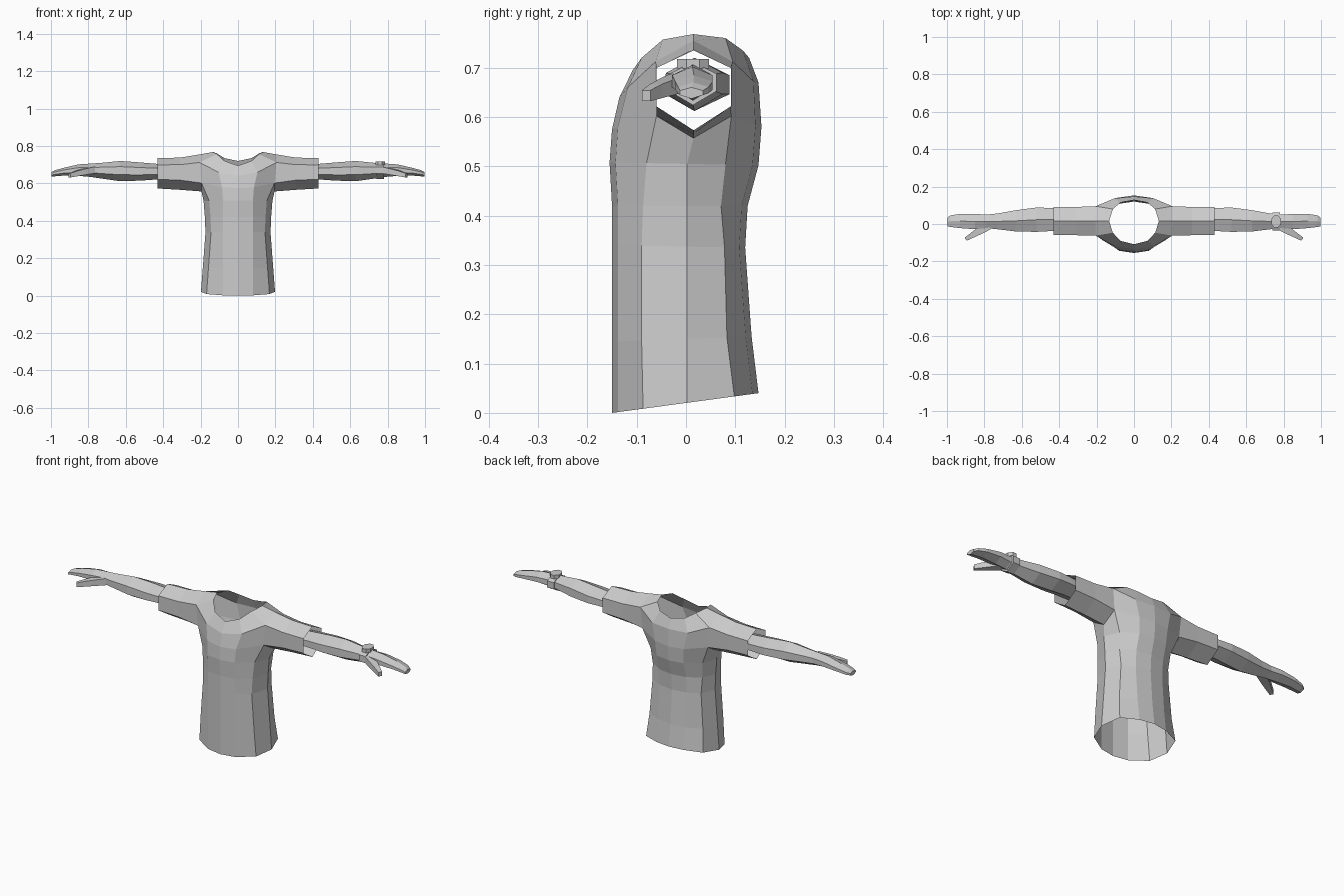
import bpy, bmesh, math
from mathutils import Vector

cube = bpy.data.objects.get("Cube")
if cube:
    bpy.data.objects.remove(cube, do_unlink=True)

grey = bpy.data.materials.new("light_grey")
grey.use_nodes = True
grey.diffuse_color = (0.6, 0.6, 0.6, 1)
grey.node_tree.nodes["Principled BSDF"].inputs["Base Color"].default_value = (0.6, 0.6, 0.6, 1)
grey.node_tree.nodes["Principled BSDF"].inputs["Roughness"].default_value = 0.8


def finish(bm, name, mirror=True):
    """Turn a bmesh into a flat-shaded object, mirrored over x if asked."""
    bmesh.ops.recalc_face_normals(bm, faces=bm.faces)
    mesh = bpy.data.meshes.new(name)
    bm.to_mesh(mesh)
    bm.free()
    mesh.materials.append(grey)
    obj = bpy.data.objects.new(name, mesh)
    bpy.context.collection.objects.link(obj)
    if mirror:
        mod = obj.modifiers.new("mirror", 'MIRROR')
        mod.use_axis = (True, False, False)
        mod.merge_threshold = 0.0005
    return obj


def bridge(bm, a, b, closed=True):
    """Quads between two equal rows of vertices."""
    n = len(a)
    for i in range(n if closed else n - 1):
        j = (i + 1) % n
        bm.faces.new((a[i], a[j], b[j], b[i]))


def row(bm, points):
    return [bm.verts.new(p) for p in points]


def hexagon(x, y0, y1, z0, z1, low=0.32, high=0.72):
    """Six-sided section: front low, bottom, back low, back high, top, front high."""
    yc, h = (y0 + y1) / 2, z1 - z0
    return [(x, y0, z0 + low * h), (x, yc, z0), (x, y1, z0 + low * h),
            (x, y1, z0 + high * h), (x, yc, z1), (x, y0, z0 + high * h)]


# Shirt: half the body, from the front centre round the side to the back centre
bm = bmesh.new()
rows = []
# front y, back y, half width, side-front y, side-back y, front z, back z
for yf, yb, hx, ysf, ysb, zf, zb in (
        (-0.150, 0.147, 0.198, -0.087, 0.098, 0.000, 0.040),
        (-0.150, 0.133, 0.188, -0.090, 0.083, 0.145, 0.155),
        (-0.150, 0.120, 0.174, -0.090, 0.078, 0.340, 0.335),
        (-0.150, 0.125, 0.177, -0.087, 0.071, 0.420, 0.420),
        (-0.155, 0.147, 0.184, -0.080, 0.080, 0.508, 0.502)):
    def z(y):
        return zf + (zb - zf) * (y - yf) / (yb - yf)
    pts = [(0, yf), (0.08, yf + 0.012), (hx - 0.03, ysf), (hx, 0.002),
           (hx - 0.03, ysb), (0.08, yb - 0.012), (0, yb)]
    rows.append(row(bm, [(x, y, z(y)) for x, y in pts]))
# armpit, shoulder and neckline rows
rows.append(row(bm, [(0, -0.150, 0.575), (0.085, -0.138, 0.58), (0.195, -0.06, 0.602),
                     (0.195, 0.015, 0.557), (0.195, 0.092, 0.602),
                     (0.085, 0.141, 0.582), (0, 0.153, 0.58)]))
rows.append(row(bm, [(0, -0.135, 0.640), (0.105, -0.118, 0.660), (0.205, -0.062, 0.712),
                     (0.205, 0.015, 0.755), (0.205, 0.095, 0.712),
                     (0.105, 0.137, 0.672), (0, 0.147, 0.67)]))
rows.append(row(bm, [(0, -0.108, 0.695), (0.072, -0.090, 0.720), (0.113, -0.047, 0.757),
                     (0.133, 0.015, 0.768), (0.113, 0.080, 0.760),
                     (0.072, 0.115, 0.735), (0, 0.128, 0.720)]))
for k in range(7):
    if k == 5:  # leave the armhole open
        bridge(bm, rows[5][:3], rows[6][:3], False)
        bridge(bm, rows[5][4:], rows[6][4:], False)
    else:
        bridge(bm, rows[k], rows[k + 1], False)
# sleeve grows out of the armhole
ring = rows[5][2:5] + rows[6][4:1:-1]
for x, zb, zt in ((0.31, 0.566, 0.738), (0.43, 0.573, 0.735)):
    new = row(bm, hexagon(x, -0.06, 0.091, zb, zt, 0.30, 0.78))
    bridge(bm, ring, new)
    ring = new
finish(bm, "shirt")

# Arms and hands: x, front y, back y, bottom z, top z
bm = bmesh.new()
ring = None
for section in ((0.37, -0.036, 0.080, 0.622, 0.700),
                (0.45, -0.038, 0.086, 0.620, 0.706),
                (0.52, -0.042, 0.088, 0.615, 0.712),
                (0.63, -0.040, 0.074, 0.612, 0.720),
                (0.73, -0.028, 0.056, 0.626, 0.710),
                (0.79, -0.022, 0.050, 0.635, 0.706),
                (0.85, -0.028, 0.054, 0.640, 0.702),
                (0.93, -0.022, 0.054, 0.642, 0.684),
                (0.98, -0.016, 0.046, 0.638, 0.670),
                (0.998, -0.012, 0.034, 0.637, 0.660)):
    new = row(bm, hexagon(*section))
    if ring:
        bridge(bm, ring, new)
    ring = new
bm.faces.new(ring)
finish(bm, "arms")

# Thumbs: tapering four-sided tubes pointing forward and outward
bm = bmesh.new()
ring = None
for x, y, zc, w, h in ((0.775, -0.008, 0.672, 0.022, 0.018),
                       (0.825, -0.036, 0.662, 0.020, 0.016),
                       (0.868, -0.062, 0.652, 0.014, 0.014),
                       (0.900, -0.081, 0.643, 0.010, 0.011)):
    side = Vector((0.5, 0.86, 0)) * w
    up = Vector((0, 0, h))
    c = Vector((x, y, zc))
    new = row(bm, [c - side - up, c + side - up, c + side + up, c - side + up])
    if ring:
        bridge(bm, ring, new)
    ring = new
bm.faces.new(ring)
finish(bm, "thumbs")

# Watch strap: a closed six-sided band around one wrist
bm = bmesh.new()
bands = [row(bm, hexagon(x, -0.034 - g, 0.062 + g, 0.624 - g, 0.712 + g))
         for x, g in ((0.74, -0.012), (0.74, 0), (0.78, 0), (0.78, -0.012))]
for k in range(4):
    bridge(bm, bands[k], bands[(k + 1) % 4])
finish(bm, "watch_strap", False)

# Watch case: a low eight-sided disc on top of the wrist
bm = bmesh.new()
angles = [math.radians(22.5 + 45 * i) for i in range(8)]
low, top = [row(bm, [(0.76 + 0.028 * math.cos(a), 0.014 + 0.035 * math.sin(a), z)
                     for a in angles]) for z in (0.698, 0.718)]
bridge(bm, low, top)
bm.faces.new(low)
bm.faces.new(top)
finish(bm, "watch_case", False)
